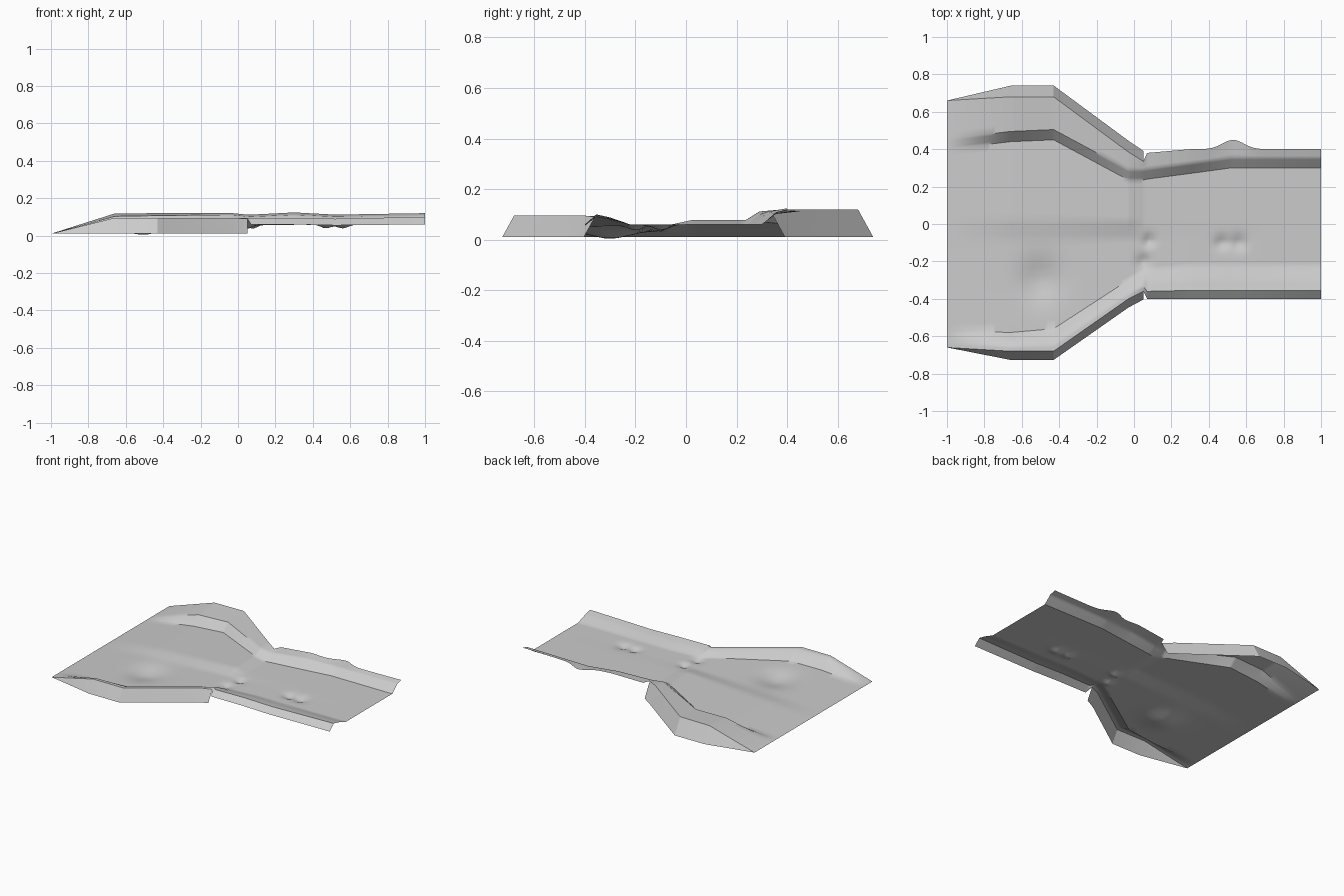
import bpy, math

if "Cube" in bpy.data.objects:
    bpy.data.objects.remove(bpy.data.objects["Cube"])

# Stations along x: x, front edge y, front edge z, front crest z, front toe y,
# front floor z, back floor z, back toe y, back bank z, back edge y
STATIONS = [
    (-1, -.66, .01, .01, -.57, .01, .01, .40, .01, .66),
    (-.66, -.68, .095, .093, -.58, .03, .043, .44, .118, .68),
    (-.43, -.68, .095, .093, -.56, .04, .055, .45, .12, .68),
    (-.03, -.40, .095, .093, -.30, .055, .077, .235, .12, .385),
    (.05, -.36, .09, .095, -.25, .055, .061, .235, .112, .335),
    (.07, -.4, .06, .095, -.24, .056, .06, .24, .112, .38),
    (.3, -.4, .06, .095, -.22, .058, .06, .27, .124, .4),
    (.52, -.4, .055, .09, -.22, .058, .06, .3, .112, .4),
    (1, -.4, .06, .1, -.22, .06, .06, .3, .12, .4),
]
SPLITS = [3, 3, 4, 10, 4, 10, 5, 5]

# Local dips and humps: x, y, radius, height
BUMPS = [(-.5, -.3, .11, -.033), (.47, -.1, .035, -.02), (.56, -.1, .04, -.02),
         (.08, -.09, .03, -.02), (.05, -.2, .035, -.018)]


def mix(a, b, t):
    return a + (b - a) * t


def profile(x):
    """Cross-section of (y, z) points from the front edge to the back edge."""
    a, b = next((a, b) for a, b in zip(STATIONS, STATIONS[1:]) if x <= b[0] + 1e-6)
    t = (x - a[0]) / (b[0] - a[0])
    _, yf, zf, crest, toe_f, floor_f, floor_b, toe_b, bank, yb = [mix(p, q, t) for p, q in zip(a, b)]
    yb += .05 * math.exp(-((x - .53) / .08) ** 2)
    return [(yf, zf), (mix(yf, toe_f, .25), crest), (mix(yf, toe_f, .55), mix(floor_f, crest, .7)),
            (toe_f, floor_f), (-.08, floor_f), (.02, floor_b), (toe_b, floor_b),
            (toe_b + .055, mix(floor_b, bank, .8)), (yb, bank)]


def relief(x, y):
    return sum(h * math.exp(-((x - cx) ** 2 + (y - cy) ** 2) / r ** 2) for cx, cy, r, h in BUMPS)


def loft(name, rows, angle):
    n = len(rows[0])
    faces = [(i * n + j, (i + 1) * n + j, (i + 1) * n + j + 1, i * n + j + 1)
             for i in range(len(rows) - 1) for j in range(n - 1)]
    mesh = bpy.data.meshes.new(name)
    mesh.from_pydata([v for row in rows for v in row], [], faces)
    obj = bpy.data.objects.new(name, mesh)
    bpy.context.collection.objects.link(obj)
    bpy.context.view_layer.objects.active = obj
    obj.select_set(True)
    bpy.ops.object.shade_smooth_by_angle(angle=math.radians(angle))
    obj.select_set(False)


# Ground sheet: wide basin narrowing into a channel
rows = []
for x in sorted({round(-1 + i * .02, 3) for i in range(101)} | {s[0] for s in STATIONS}):
    keys = profile(x)
    row = [(mix(a[0], b[0], k / n), mix(a[1], b[1], k / n))
           for a, b, n in zip(keys, keys[1:], SPLITS) for k in range(n)] + [keys[-1]]
    rows.append([(x, y, max(0, z + relief(x, y))) for y, z in row])
loft("ground", rows, 35)

# Sloped outer skirts around the basin
for name, side, sign in (("front_skirt", 0, -1), ("back_skirt", -1, 1)):
    strips = []
    for station in STATIONS[:5]:
        y, z = profile(station[0])[side]
        foot = y + sign * .55 * (z - .01)
        strips.append([(station[0], foot, .01), (station[0], y, z)][::-sign])
    loft(name, strips, 20)
